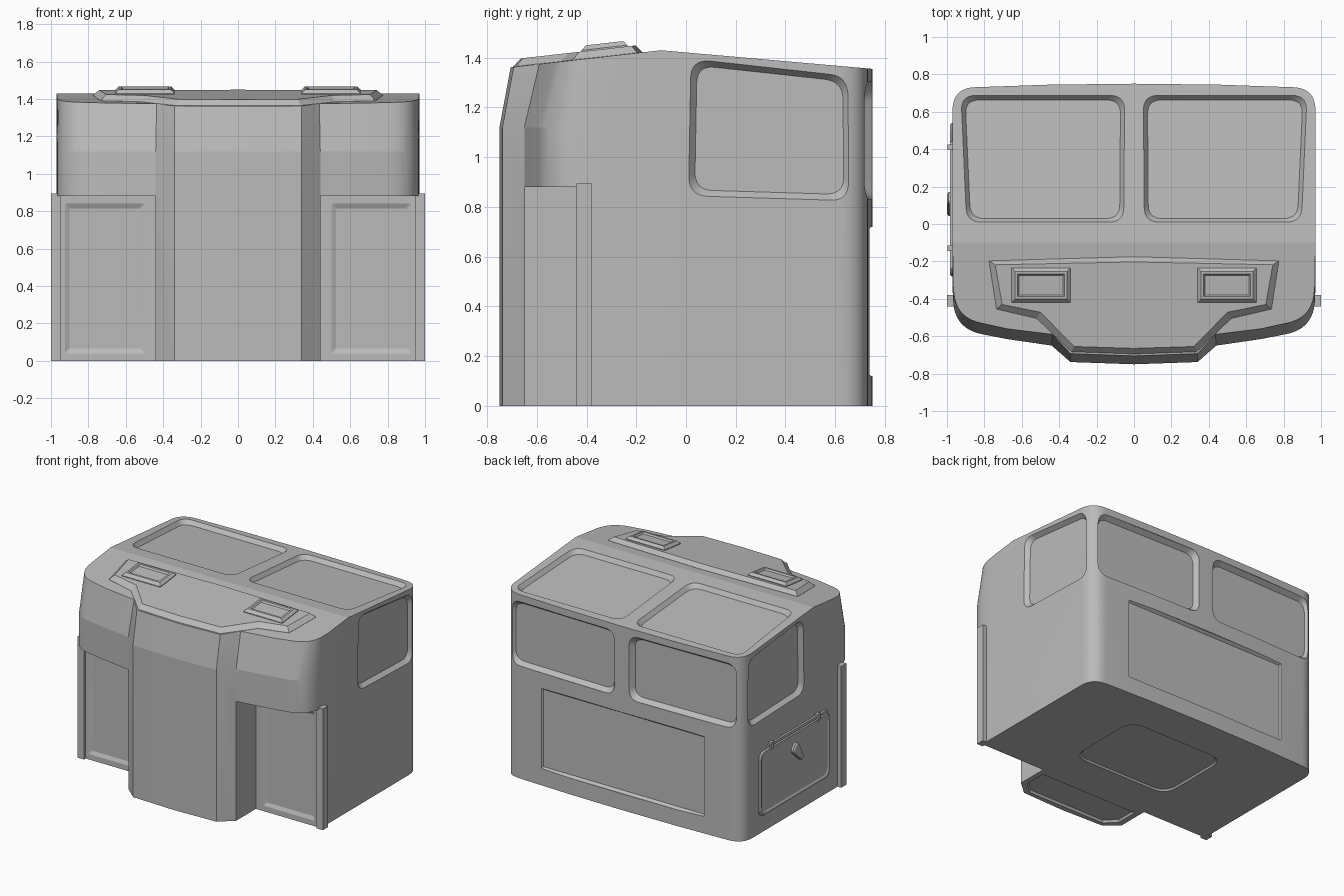
import bpy, bmesh, math
from mathutils import Vector as V

if "Cube" in bpy.data.objects:
    bpy.data.objects.remove(bpy.data.objects["Cube"])

grey = bpy.data.materials.new("body_grey")
grey.diffuse_color = (0.5, 0.5, 0.5, 1)
grey.use_nodes = True
grey.node_tree.nodes["Principled BSDF"].inputs["Base Color"].default_value = grey.diffuse_color


def loft(name, rings, ridge=None):
    """Skin equal-length closed rings and cap both ends."""
    bm = bmesh.new()
    vs = [[bm.verts.new(p) for p in r] for r in rings]
    n = len(vs[0])
    for a, b in zip(vs, vs[1:]):
        for i in range(n):
            j = (i + 1) % n
            bm.faces.new((a[i], a[j], b[j], b[i]))
    bm.faces.new(vs[0][::-1])
    top = vs[-1]
    if ridge:                      # top folded along a ridge
        r, m = ridge
        bm.faces.new(top[m:] + top[:r + 1])
        bm.faces.new(top[r:m + 1])
    else:
        bm.faces.new(top)
    bmesh.ops.recalc_face_normals(bm, faces=bm.faces)
    me = bpy.data.meshes.new(name)
    bm.to_mesh(me)
    bm.free()
    me.materials.append(grey)
    ob = bpy.data.objects.new(name, me)
    bpy.context.collection.objects.link(ob)
    return ob


def rounded(corners, radii, seg=12):
    """2D polygon with filleted corners."""
    out = []
    for i, c in enumerate(corners):
        c, r = V(c), radii[i]
        if r == 0:
            out.append(c)
            continue
        a = c + (V(corners[i - 1]) - c).normalized() * r
        b = c + (V(corners[(i + 1) % len(corners)]) - c).normalized() * r
        for k in range(seg + 1):
            t = k / seg
            out.append(a * (1 - t) ** 2 + c * 2 * t * (1 - t) + b * t * t)
    return out


def inset(pts, d):
    """Shrink an outline toward its middle by d on each side."""
    res = []
    xs, ys = [p[0] for p in pts], [p[1] for p in pts]
    cx, cy = (min(xs) + max(xs)) / 2, (min(ys) + max(ys)) / 2
    fx, fy = 1 - 2 * d / (max(xs) - min(xs)), 1 - 2 * d / (max(ys) - min(ys))
    for p in pts:
        res.append((cx + (p[0] - cx) * fx, cy + (p[1] - cy) * fy))
    return res


def rect(x0, y0, x1, y1):
    return [(x0, y0), (x1, y0), (x1, y1), (x0, y1)]


def box(name, a, b):
    return loft(name, [[(x, y, z) for x, y in rect(a[0], a[1], b[0], b[1])] for z in (a[2], b[2])])


def smooth(ob):
    bpy.ops.object.select_all(action='DESELECT')
    ob.select_set(True)
    bpy.context.view_layer.objects.active = ob
    bpy.ops.object.shade_smooth_by_angle(angle=math.radians(10))


def roof_z(y):
    return 1.43 + (y + 0.1) * 0.113 if y < -0.1 else 1.43 - (y + 0.1) * 0.088


def mirrored(half):
    return half + [(-p[0], *p[1:]) for p in half[1:-1][::-1]]


# Cab shell: plan outline (x, y, fillet), with a front that leans back at the top
back = [(.97, -.1, 0), (.97, .727, .12), (.45, .745, 0), (0, .75, 0)]
low = mirrored([(0, -.75, 0), (.34, -.738, 0), (.44, -.65, 0), (.68, -.615, 0),
                (.96, -.56, .15), (.97, -.35, 0)] + back)
high = mirrored([(0, -.705, 0), (.34, -.693, 0), (.435, -.59, 0), (.68, -.56, 0),
                 (.95, -.50, .13), (.967, -.33, 0)] + back)
o_low, o_high = [rounded([p[:2] for p in o], [p[2] for p in o]) for o in (low, high)]
ridge = [i for i, p in enumerate(o_high) if abs(p[1] + .1) < 1e-5]
cab = loft("cab_shell", [[(x, y, 0) for x, y in o_low], [(x, y, 1.12) for x, y in o_low],
                         [(x, y, roof_z(y)) for x, y in o_high]], ridge)

cutters = []


def recess(corners, r, origin, u, v, n, depth, edge):
    """Cutter for a rounded pane sunk into a surface with sloping edges."""
    u, v, n, o = V(u).normalized(), V(v).normalized(), V(n).normalized(), V(origin)
    ring = rounded(corners, [r] * len(corners))
    rings = [[o + u * p[0] + v * p[1] + n * h for p in q]
             for q, h in ((ring, .03), (ring, 0), (inset(ring, edge), -depth))]
    cutters.append(loft("recess_cutter", rings))


tilt = V((0, 1, -.088))
for s in (1, -1):
    # Notch below the visor, beside the centre column
    cutters.append(box("notch_cutter", (min(s * .44, s * 1.2), -1, -.5), (max(s * .44, s * 1.2), -.42, .88)))
    # Front lower panel
    recess(rect(.5, .04, .925, .84), .01, (0, -.42, 0), (s, 0, 0), (0, 0, 1), (0, -1, 0), .012, .025)
    # Side window
    recess([(.01, .845), (.66, .825), (.655, 1.325), (.02, 1.395)], .08,
           (s * .97, 0, 0), (0, 1, 0), (0, 0, 1), (s, 0, 0), .03, .025)
    # Roof window
    recess([(.055, .01), (.895, .01), (.925, .69), (.05, .69)], .08,
           (0, 0, roof_z(0)), (s, 0, 0), tilt, (0, .088, 1), .03, .022)
    # Rear window
    recess(rect(.06, .83, .925, 1.305), .08,
           (0, .75, 0), (s, -.02, 0) if s > 0 else (-1, -.02, 0), (0, 0, 1), (s * .02 * s, 1, 0), .035, .025)
# Rear panel, floor hatch and column underside
recess(rect(-.67, .12, .67, .72), 0, (0, .745, 0), (1, 0, 0), (0, 0, 1), (0, 1, 0), .02, .015)
recess(rect(-.4, -.15, .4, .45), .12, (0, 0, 0), (1, 0, 0), (0, 1, 0), (0, 0, -1), .012, .01)
recess([(-.4, -.47), (-.4, -.63), (-.32, -.71), (.32, -.71), (.4, -.63), (.4, -.47)], 0,
       (0, 0, 0), (1, 0, 0), (0, 1, 0), (0, 0, -1), .015, .01)

for c in cutters:
    c.hide_render = True
    m = cab.modifiers.new("cut", 'BOOLEAN')
    m.operation, m.solver, m.object = 'DIFFERENCE', 'EXACT', c
dg = bpy.context.evaluated_depsgraph_get()
mesh = bpy.data.meshes.new_from_object(cab.evaluated_get(dg))
cab.modifiers.clear()
cab.data = mesh
for c in cutters:
    bpy.data.objects.remove(c)
smooth(cab)


def roof_part(name, levels):
    loft(name, [[(x, y, roof_z(y) + h) for x, y in pts] for pts, h in levels])


# Raised roof plate
base = mirrored([(0, -.695), (.335, -.683), (.52, -.505), (.735, -.455), (.775, -.197), (0, -.175)])
top = mirrored([(0, -.665), (.32, -.655), (.5, -.472), (.705, -.43), (.742, -.218), (0, -.203)])
roof_part("roof_plate", [(base, -.01), (base, .001), (top, .031)])

for s, side in ((1, "right"), (-1, "left")):
    # Roof vent with sunken centre
    p = rect(s * .34, -.42, s * .655, -.235)
    roof_part("roof_vent_" + side, [(p, 0), (p, .036), (inset(p, .018), .054),
                                    (inset(p, .032), .054), (inset(p, .04), .042)])
    # Upright rail at the front corner
    box("corner_rail_" + side, (min(s * .95, s), -.44, 0), (max(s * .95, s), -.38, .895))


def side_plate(name, pts, levels):
    loft(name, [[(-.97 - h, y, z) for y, z in inset(pts, d)] for d, h in levels])


# Left hatch with a raised rounded rim
side_plate("side_hatch", rounded(rect(-.28, .12, .54, .6), [.06] * 4),
           [(0, -.01), (0, .004), (.008, .014), (.02, .014), (.03, .008)])
# Hinge bar and hinges
box("hinge_bar", (-.985, -.24, .605), (-.965, .44, .625))
for i, y in enumerate((-.13, .41)):
    box("hinge_%d" % i, (-.996, y - .015, .59), (-.965, y + .015, .64))
# Teardrop handle
side_plate("hatch_handle", rounded([(.04, .39), (.075, .375), (.185, .475), (.12, .54)],
                                   [.01, .01, .04, .04], 5), [(0, -.005), (0, .022), (.012, .03)])
